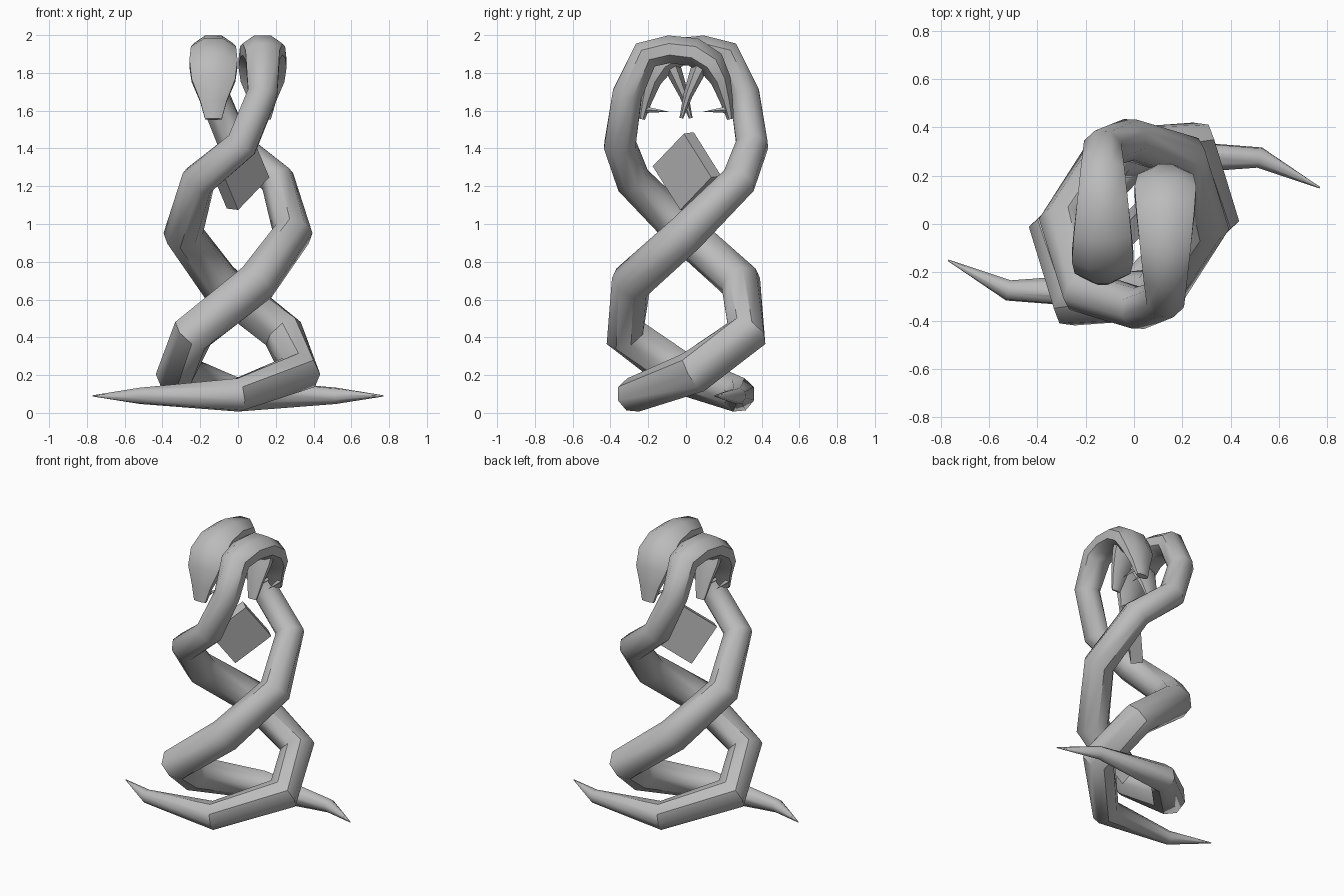
import bpy, bmesh, math
from mathutils import Vector, Matrix

if "Cube" in bpy.data.objects:
    bpy.data.objects.remove(bpy.data.objects["Cube"])

grey = bpy.data.materials.new("stone_grey")
grey.diffuse_color = (0.5, 0.5, 0.5, 1)
grey.use_nodes = True
grey.node_tree.nodes["Principled BSDF"].inputs["Base Color"].default_value = grey.diffuse_color


def finish(bm, name, smooth=None):
    bmesh.ops.recalc_face_normals(bm, faces=bm.faces)
    me = bpy.data.meshes.new(name)
    bm.to_mesh(me)
    bm.free()
    me.materials.append(grey)
    ob = bpy.data.objects.new(name, me)
    bpy.context.collection.objects.link(ob)
    if smooth:
        bpy.ops.object.select_all(action='DESELECT')
        bpy.context.view_layer.objects.active = ob
        ob.select_set(True)
        bpy.ops.object.shade_smooth_by_angle(angle=math.radians(smooth))
    return ob


def loft(name, stations, turn, sides=8):
    """Skin oval rings along stations (x, y, z, half width, half depth).
    The frame starts with x as its side axis and is carried along the path."""
    bm = bmesh.new()
    pts = [Vector(s[:3]) for s in stations]
    side, rings = Vector((1, 0, 0)), []
    for i, s in enumerate(stations):
        before = (pts[i] - pts[max(i - 1, 0)]).normalized()
        after = (pts[min(i + 1, len(pts) - 1)] - pts[i]).normalized()
        t = (before + after).normalized()
        side = (side - t * side.dot(t)).normalized()
        up = t.cross(side)
        ring = []
        for k in range(sides):
            a = math.tau * (k + 0.5) / sides
            p = pts[i] + side * math.cos(a) * s[3] * 1.06 + up * math.sin(a) * s[4] * 1.06
            ring.append(bm.verts.new(p))
        rings.append(ring)
    for r, q in zip(rings, rings[1:]):
        for k in range(sides):
            j = (k + 1) % sides
            bm.faces.new((r[k], r[j], q[j], q[k]))
    bm.faces.new(rings[0])
    bm.faces.new(rings[-1])
    bm.transform(Matrix.Rotation(turn, 4, 'Z'))
    return finish(bm, name, 46)


# One serpent, from snout to tail tip
serpent = [
    (0.13, 0.235, 1.555, 0.045, 0.018),
    (0.13, 0.215, 1.65, 0.072, 0.035),
    (0.13, 0.185, 1.76, 0.118, 0.055),
    (0.13, 0.135, 1.85, 0.130, 0.075),
    (0.13, 0.04, 1.91, 0.122, 0.078),
    (0.13, -0.09, 1.925, 0.108, 0.075),
    (0.13, -0.215, 1.895, 0.092, 0.08),
    (0.13, -0.31, 1.69, 0.08, 0.08),
    (0.02, -0.35, 1.42, 0.085, 0.085),
    (-0.21, -0.28, 1.23, 0.09, 0.09),
    (-0.29, 0.0, 0.95, 0.10, 0.10),
    (-0.10, 0.29, 0.69, 0.105, 0.105),
    (0.24, 0.32, 0.42, 0.108, 0.108),
    (0.325, 0.04, 0.215, 0.108, 0.108),
    (0.0, -0.28, 0.095, 0.088, 0.088),
    (-0.52, -0.275, 0.09, 0.042, 0.042),
    (-0.77, -0.15, 0.09, 0.003, 0.003),
]
# Lower jaw, swung wide open
jaw = [
    (0.13, 0.09, 1.87, 0.09, 0.05),
    (0.13, 0.055, 1.79, 0.085, 0.04),
    (0.13, 0.01, 1.68, 0.06, 0.025),
    (0.13, -0.025, 1.56, 0.032, 0.01),
]

# Two serpents, half a turn apart
for label, turn in (("first", 0), ("second", math.pi)):
    loft(label + "_serpent_body", serpent, turn)
    loft(label + "_serpent_lower_jaw", jaw, turn)
    # Fangs pointing back from the upper jaw
    bm = bmesh.new()
    for dx in (-0.04, 0.04):
        m = Matrix.Translation((0.13 + dx, 0.155, 1.60)) @ Matrix.Rotation(math.radians(95), 4, 'X')
        bmesh.ops.create_cone(bm, cap_ends=True, segments=4, radius1=0.018,
                              radius2=0.0, depth=0.13, matrix=m)
    bm.transform(Matrix.Rotation(turn, 4, 'Z'))
    finish(bm, label + "_serpent_fangs")

# Square slab balanced on a corner between the serpents
top = Vector((0.035, 0.01, 0.207)).normalized()
right = Vector((0.13, 0.155, -0.035))
right = (right - top * right.dot(top)).normalized()
a, b = (top + right).normalized(), (top - right).normalized()
rot = Matrix((a, b, a.cross(b))).transposed().to_4x4()
bm = bmesh.new()
bmesh.ops.create_cube(bm, size=1, matrix=Matrix.Translation((0.005, 0.005, 1.28))
                      @ rot @ Matrix.Diagonal((0.29, 0.29, 0.08, 1)))
finish(bm, "floating_slab")
